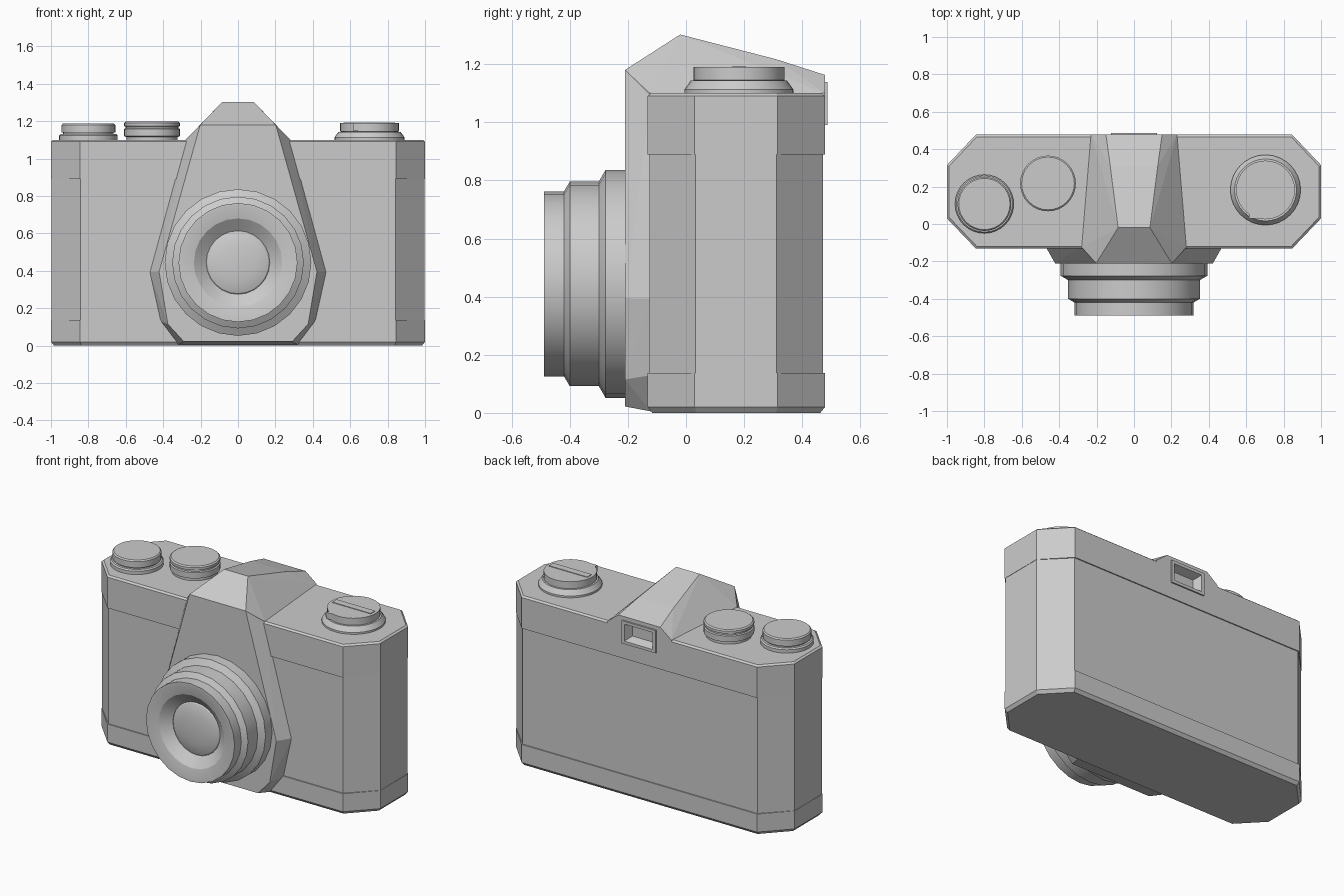
import bpy, bmesh, math
from mathutils import Vector

if "Cube" in bpy.data.objects:
    bpy.data.objects.remove(bpy.data.objects["Cube"])


def finish(name, bm, smooth=False):
    bmesh.ops.remove_doubles(bm, verts=bm.verts, dist=1e-5)
    bmesh.ops.recalc_face_normals(bm, faces=bm.faces)
    mesh = bpy.data.meshes.new(name)
    bm.to_mesh(mesh)
    bm.free()
    ob = bpy.data.objects.new(name, mesh)
    bpy.context.collection.objects.link(ob)
    if smooth:
        bpy.ops.object.select_all(action='DESELECT')
        ob.select_set(True)
        bpy.context.view_layer.objects.active = ob
        bpy.ops.object.shade_smooth_by_angle(angle=math.radians(25))
    return ob


def loft(name, rings, smooth=False):
    """Skin a stack of equal-length point rings and cap both ends."""
    bm = bmesh.new()
    loops = [[bm.verts.new(p) for p in ring] for ring in rings]
    for a, b in zip(loops, loops[1:]):
        for i in range(len(a)):
            j = (i + 1) % len(a)
            bm.faces.new((a[i], a[j], b[j], b[i]))
    bm.faces.new(loops[0])
    bm.faces.new(loops[-1])
    return finish(name, bm, smooth)


def lathe(name, profile, centre, axis='Z', sides=32):
    """Turn (radius, position) pairs about the Z or Y axis."""
    rings = []
    for r, h in profile:
        ring = []
        for k in range(sides):
            t = 2 * math.pi * k / sides
            u, v = r * math.cos(t), r * math.sin(t)
            ring.append(Vector(centre) + Vector((u, v, h) if axis == 'Z' else (u, h, v)))
        rings.append(ring)
    return loft(name, rings, True)


def mirrored_hull(name, half):
    """Faceted solid: convex hull of points mirrored in x."""
    bm = bmesh.new()
    for x, y, z in half:
        for s in (-1, 1):
            bm.verts.new((s * x, y, z))
    res = bmesh.ops.convex_hull(bm, input=bm.verts)
    loose = [v for v in bm.verts if not v.link_faces]
    bmesh.ops.delete(bm, geom=loose, context='VERTS')
    bmesh.ops.dissolve_limit(bm, angle_limit=math.radians(1), verts=bm.verts, edges=bm.edges)
    return finish(name, bm)


def box(name, lo, hi):
    return loft(name, [[(lo[0], lo[1], z), (hi[0], lo[1], z), (hi[0], hi[1], z), (lo[0], hi[1], z)]
                       for z in (lo[2], hi[2])])


# Body: eight-sided shell with slightly proud top and bottom bands
def octagon(d, dx, z):
    c = 0.41 * d
    right = [(0.845 - c, -0.132 + d), (1 - dx, 0.03 + c), (1 - dx, 0.315 - c), (0.845 - c, 0.478 - d)]
    return [(x, y, z) for x, y in right] + [(-x, y, z) for x, y in reversed(right)]


body = loft('body', [octagon(*p) for p in (
    (0.016, 0.016, 0), (0, 0, 0.02), (0, 0, 0.137), (0.007, 0.002, 0.137),
    (0.007, 0.002, 0.89), (0, 0, 0.89), (0, 0, 1.09), (0.012, 0.012, 1.1))])

# Lens mount plate and viewfinder hump
mirrored_hull('mount_plate', [
    (0.202, -0.21, 1.18), (0.422, -0.21, 0.395), (0.375, -0.21, 0.115), (0.29, -0.21, 0.022),
    (0.28, -0.12, 1.1), (0.473, -0.12, 0.393), (0.415, -0.12, 0.13), (0.32, -0.12, 0.005)])
hump = mirrored_hull('viewfinder_hump', [
    (0.085, -0.02, 1.302), (0.127, 0.31, 1.217), (0.15, 0.478, 1.163),
    (0.23, 0.478, 1.1), (0.23, 0.32, 1.1), (0.28, -0.125, 1.1), (0.202, -0.21, 1.18),
    (0.23, 0.478, 1.06), (0.28, -0.12, 1.06)])

# Eyepiece: recess cut into the back, lined with a frame
cutter = box('eyepiece_cutter', (-0.11, 0.415, 1.001), (0.11, 0.6, 1.127))
cutter.hide_render = True
cutter.hide_viewport = True
for ob in (body, hump):
    cut = ob.modifiers.new('eyepiece_recess', 'BOOLEAN')
    cut.operation = 'DIFFERENCE'
    cut.solver = 'EXACT'
    cut.object = cutter
loft('eyepiece_frame', [
    [(sx * w, y, 1.064 + sz * h) for sx, sz in ((-1, -1), (1, -1), (1, 1), (-1, 1))]
    for w, h, y in ((0.122, 0.074, 0.41), (0.122, 0.074, 0.487),
                    (0.102, 0.055, 0.487), (0.08, 0.036, 0.435))])

# Lens barrel and domed glass
lens_centre = (0, 0, 0.444)
lathe('lens_barrel', [
    (0.392, -0.19), (0.392, -0.277), (0.352, -0.3), (0.352, -0.4), (0.318, -0.42),
    (0.318, -0.489), (0.303, -0.489), (0.236, -0.475), (0.17, -0.425), (0.17, -0.4)],
    lens_centre, 'Y', 24)
lathe('lens_glass', [(0.172, -0.41)] + [
    (0.172 * math.cos(a), -0.42 - 0.03 * math.sin(a))
    for a in (math.pi / 2 * k / 5 for k in range(6))], lens_centre, 'Y', 24)

# Shutter dial and film advance knob
lathe('shutter_dial', [
    (0.157, 1.09), (0.157, 1.122), (0.15, 1.13), (0.135, 1.13), (0.135, 1.138),
    (0.144, 1.138), (0.144, 1.178), (0.137, 1.186)], (-0.8, 0.107, 0))
lathe('advance_knob', [
    (0.137, 1.09), (0.137, 1.115), (0.149, 1.12), (0.149, 1.158), (0.141, 1.162),
    (0.141, 1.17), (0.149, 1.174), (0.149, 1.19), (0.141, 1.197)], (-0.46, 0.217, 0))

# Rewind knob with fold-down crank
lathe('rewind_base', [(0.188, 1.09), (0.188, 1.112), (0.166, 1.143), (0.1, 1.143)], (0.703, 0.182, 0))
lathe('rewind_knob', [(0.145, 1.14), (0.157, 1.145), (0.157, 1.19), (0.1, 1.19)], (0.703, 0.182, 0))
box('rewind_crank', (0.565, 0.16, 1.18), (0.84, 0.205, 1.194))
box('crank_tab', (0.615, 0.03, 1.15), (0.66, 0.06, 1.19))
